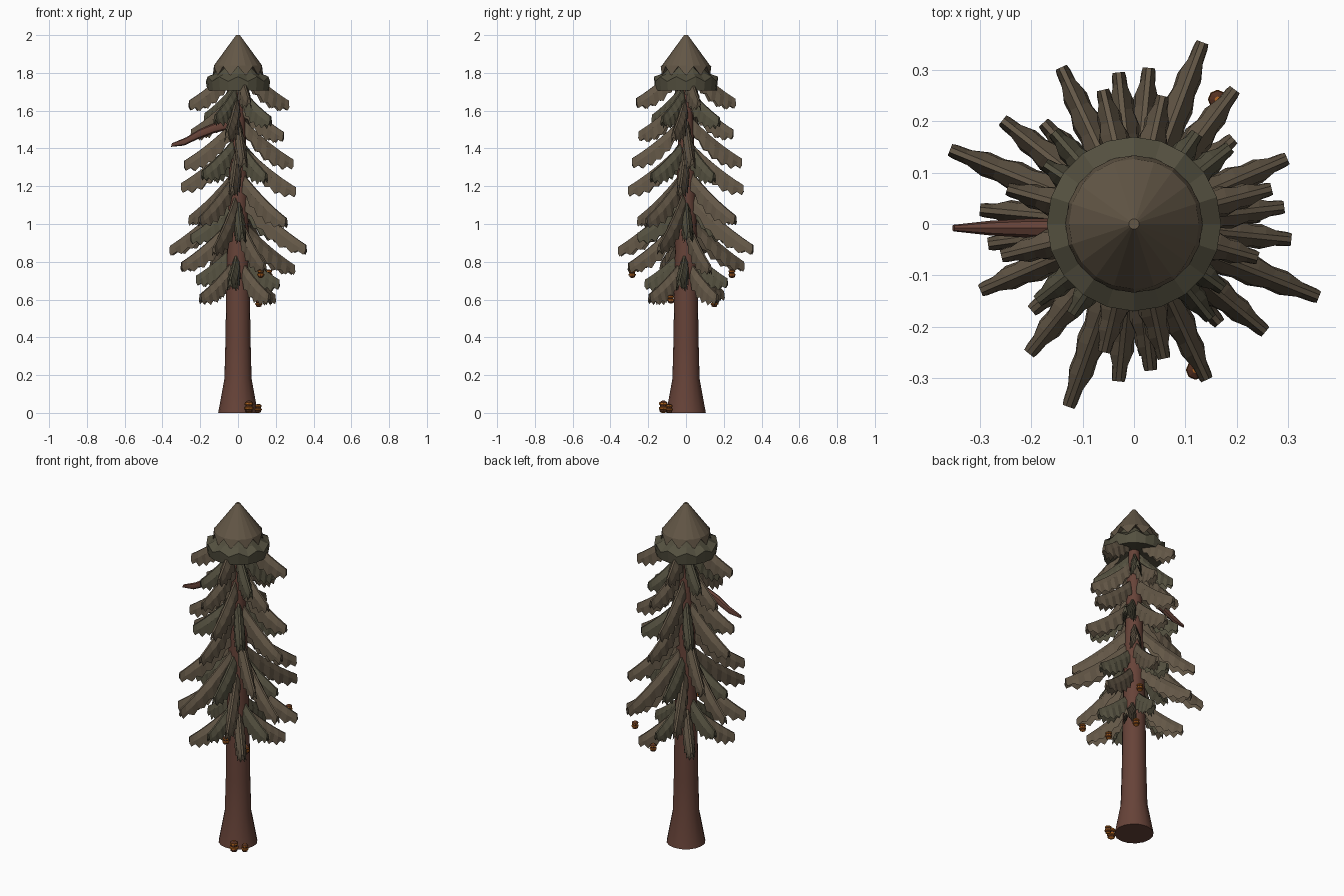
import bpy, bmesh, math, random
from mathutils import Vector, Matrix

if "Cube" in bpy.data.objects:
    bpy.data.objects.remove(bpy.data.objects["Cube"])
random.seed(4)


def material(name, rgb):
    m = bpy.data.materials.new(name)
    m.diffuse_color = (*rgb, 1)
    m.use_nodes = True
    m.node_tree.nodes["Principled BSDF"].inputs["Base Color"].default_value = m.diffuse_color
    return m


BARK = material("bark", (0.135, 0.056, 0.04))
BROWN = material("dry_needles", (0.125, 0.095, 0.062))
GREEN = material("green_needles", (0.088, 0.08, 0.05))
ORANGE = material("orange_scales", (0.45, 0.13, 0.015))
DARK = material("dark_scales", (0.09, 0.03, 0.015))


def finish(name, bm, mats, smooth=None):
    bmesh.ops.recalc_face_normals(bm, faces=bm.faces)
    me = bpy.data.meshes.new(name)
    bm.to_mesh(me)
    bm.free()
    ob = bpy.data.objects.new(name, me)
    bpy.context.collection.objects.link(ob)
    for m in mats:
        me.materials.append(m)
    if smooth:
        bpy.context.view_layer.objects.active = ob
        ob.select_set(True)
        bpy.ops.object.shade_smooth_by_angle(angle=math.radians(smooth))
        ob.select_set(False)
    return ob


def loft(bm, rings):
    """Skin a list of point rings and close both ends."""
    vs = [[bm.verts.new(p) for p in ring] for ring in rings]
    n = len(vs[0])
    faces = []
    for a, b in zip(vs, vs[1:]):
        for i in range(n):
            j = (i + 1) % n
            faces.append(bm.faces.new((a[i], a[j], b[j], b[i])))
    bm.faces.new(vs[0])
    bm.faces.new(vs[-1])
    return faces


def circle(r, z, n, zig=0.0):
    return [(r * math.cos(2 * math.pi * i / n), r * math.sin(2 * math.pi * i / n),
             z + (zig if i % 2 else 0)) for i in range(n)]


# trunk with flared foot
bm = bmesh.new()
loft(bm, [circle(r, z, 16) for r, z in
          [(.105, 0), (.072, .18), (.066, .4), (.063, .65), (.056, 1.0), (.046, 1.35), (.03, 1.75)]])
finish("trunk", bm, [BARK], 40)

# bare broken limb on the left
bm = bmesh.new()
rings = []
for x, z, r in [(-.02, 1.535, .024), (-.12, 1.51, .024), (-.21, 1.475, .023),
                (-.28, 1.437, .018), (-.352, 1.418, .008)]:
    rings.append([(x + .3 * r * math.sin(a), -.008 + .8 * r * math.cos(a), z + 1.2 * r * math.sin(a))
                  for a in [k * math.pi / 4 for k in range(8)]])
loft(bm, rings)
finish("bare_limb", bm, [BARK], 40)


# frond: drooping bough, an inverted V with ragged lower edges
def add_frond(bm, z_tip, reach, angle):
    rot = Matrix.Rotation(angle, 3, 'Z')
    rings = []
    n = 12
    for i in range(n):
        t = i / (n - 1)
        r = .03 + (reach - .03) * t
        z = z_tip + .025 + .80 * (reach - .03) * ((1 - t) * .75 + (1 - t) ** 2 * .25)
        belly = math.sin(math.pi * min(1, .06 + .94 * t)) ** .8
        tooth = i % 2
        half = .011 + .018 * belly + (.003 if tooth else -.002)
        low = z - .042 - .055 * belly - (.010 if tooth else -.010)
        rings.append([rot @ Vector(p) for p in
                      [(r, -.005, z), (r, .005, z), (r, half * .85, z - .035),
                       (r - .01, half, low), (r, 0, z - .026),
                       (r - .01, -half, low), (r, -half * .85, z - .035)]])
    loft(bm, rings)


# tiers: tip height, reach, heading, needle colour
tiers = [(.61, .26, -49, BROWN), (.765, .33, 24, BROWN), (.855, .385, 69, BROWN),
         (1.01, .325, 52, BROWN), (1.18, .305, -5, BROWN), (1.32, .29, 7, BROWN),
         (1.47, .25, -14, BROWN), (1.63, .27, 14, BROWN),
         (.69, .225, -10, GREEN), (.93, .25, 5, GREEN), (1.25, .24, 40, GREEN),
         (1.55, .21, -35, GREEN)]
for k, (z, reach, deg, mat) in enumerate(tiers):
    bm = bmesh.new()
    for q in range(4):
        add_frond(bm, z + random.uniform(-.012, .012), reach * random.uniform(.98, 1.03),
                  math.radians(deg + 90 * q + random.uniform(-1.5, 1.5)))
    finish(f"frond_tier_{k + 1}", bm, [mat])

# crown: green skirt under a zigzag-edged brown cone
bm = bmesh.new()
loft(bm, [circle(.03, 1.74, 20), circle(.163, 1.708, 20), circle(.17, 1.755, 20, .025),
          circle(.128, 1.795, 20), circle(.08, 1.86, 20)])
finish("crown_skirt", bm, [GREEN])
bm = bmesh.new()
loft(bm, [circle(.03, 1.85, 20), circle(.134, 1.785, 20, .05),
          circle(.127, 1.84, 20), circle(.01, 2.0, 20)])
finish("crown_tip", bm, [BROWN])


# seed cones: stacked scale rings in two colours
def seed_cone(name, x, y, z, h, r):
    bm = bmesh.new()
    prof = [(.35, 0), (.8, .1), (.8, .25), (1, .3), (1, .45), (.75, .5),
            (.75, .65), (.95, .7), (.9, .85), (.3, 1)]
    faces = loft(bm, [circle(r * a, h * b, 8) for a, b in prof])
    for i, f in enumerate(faces):
        f.material_index = 1 if (i // 8) in (1, 5, 8) else 0
    finish(name, bm, [ORANGE, DARK]).location = (x, y, z)


for i, (x, y, z) in enumerate([(.12, -.285, .715), (.163, .243, .715),
                               (.11, .15, .56), (.11, -.08, .58)]):
    seed_cone(f"hanging_cone_{i + 1}", x, y, z, .045, .019)
seed_cone("fallen_cone_1", .058, -.12, 0, .065, .024)
seed_cone("fallen_cone_2", .107, -.088, 0, .048, .019)
